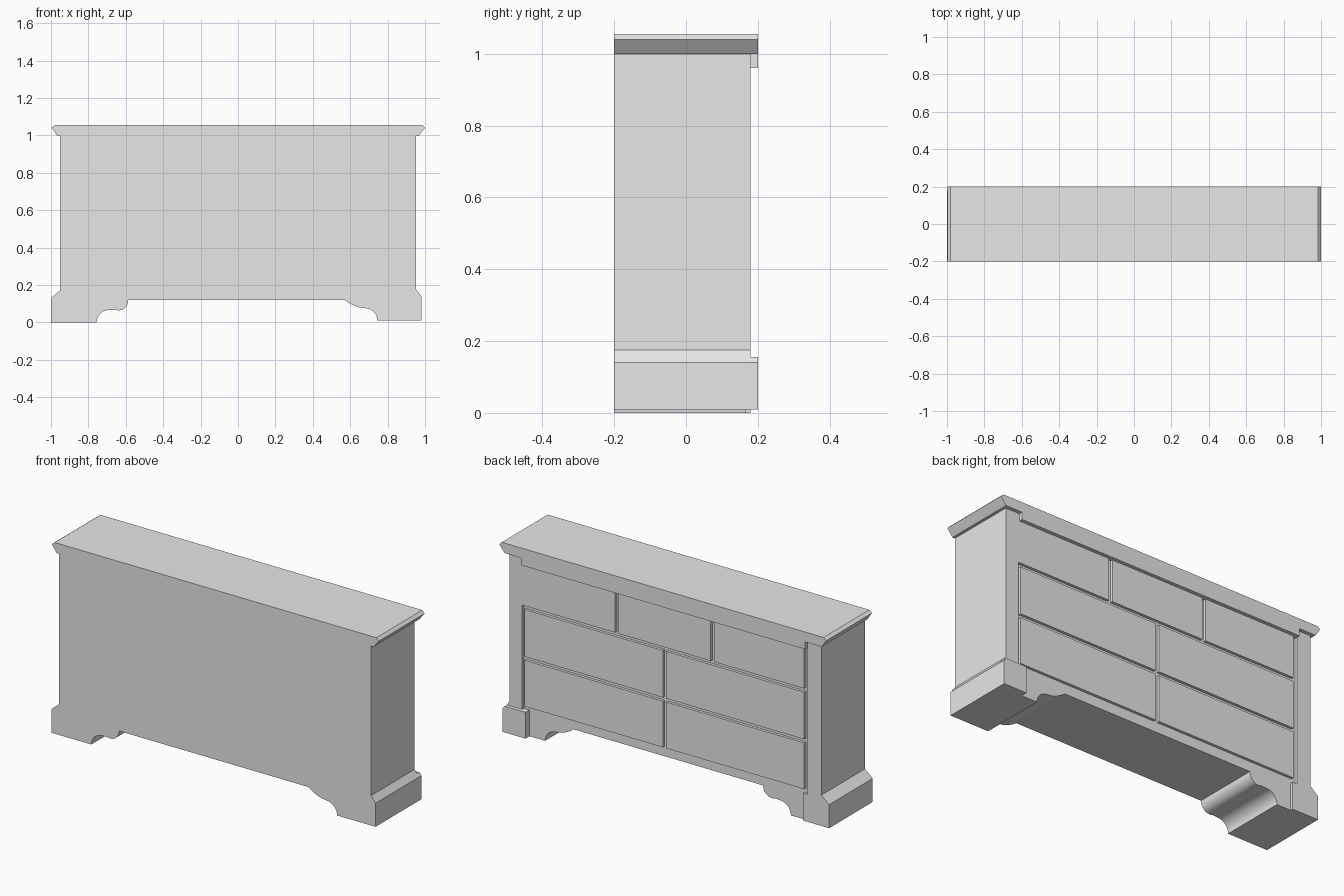
import bpy
import bmesh
from math import cos, sin, radians

cube = bpy.data.objects.get("Cube")
if cube:
    bpy.data.objects.remove(cube, do_unlink=True)

grey = bpy.data.materials.new("plain_grey")
grey.use_nodes = True
grey.diffuse_color = (0.8, 0.8, 0.8, 1)
grey.node_tree.nodes["Principled BSDF"].inputs["Base Color"].default_value = (0.8, 0.8, 0.8, 1)

FRONT, BACK, FACE, PROUD = -0.2, 0.165, 0.18, 0.2   # depth planes
SIDE, NOTCH, FRIEZE = 0.953, 0.868, 0.96


def extrude(name, profile, y0, y1):
    """Extrude an x-z outline along y."""
    bm = bmesh.new()
    face = bm.faces.new([bm.verts.new((x, y0, z)) for x, z in profile])
    moved = bmesh.ops.extrude_face_region(bm, geom=[face])["geom"]
    verts = [v for v in moved if isinstance(v, bmesh.types.BMVert)]
    bmesh.ops.translate(bm, verts=verts, vec=(0, y1 - y0, 0))
    bmesh.ops.recalc_face_normals(bm, faces=bm.faces)
    mesh = bpy.data.meshes.new(name)
    bm.to_mesh(mesh)
    bm.free()
    mesh.materials.append(grey)
    obj = bpy.data.objects.new(name, mesh)
    bpy.context.collection.objects.link(obj)
    bpy.ops.object.select_all(action='DESELECT')
    obj.select_set(True)
    bpy.context.view_layer.objects.active = obj
    bpy.ops.object.shade_smooth_by_angle(angle=radians(25))
    return obj


def rect(x0, x1, z0, z1):
    return [(x0, z0), (x1, z0), (x1, z1), (x0, z1)]


def arc(cx, cz, r, a0, a1, steps=8):
    angles = [radians(a0 + (a1 - a0) * i / steps) for i in range(steps + 1)]
    return [(cx + r * cos(a), cz + r * sin(a)) for a in angles]


# Carcass with scroll-cut feet, notched at the top for the cornice
right_scroll = arc(-0.69, 0, 0.066, 180, 90) + arc(-0.64, 0.117, 0.053, 250, 360)
left_scroll = [(0.57, 0.12), (0.595, 0.103), (0.62, 0.09), (0.65, 0.08)]
left_scroll += arc(0.68, 0.01, 0.065, 80, 0)
outline = [(-SIDE, 1), (-SIDE, 0.17), (-1, 0.13), (-1, 0)]
outline += right_scroll + [(-0.587, 0.12)] + left_scroll
outline += [(0.98, 0.01), (0.98, 0.14), (SIDE, 0.175), (SIDE, 1),
            (NOTCH, 1), (NOTCH, FRIEZE), (-NOTCH, FRIEZE), (-NOTCH, 1)]
extrude("carcass", outline, FRONT, BACK)

# Moulded top with a frieze hanging between the corner posts
extrude("cornice", [
    (-NOTCH, FRIEZE), (NOTCH, FRIEZE), (NOTCH, 1), (0.968, 1), (1, 1.04),
    (0.985, 1.055), (-0.98, 1.055), (-0.997, 1.042), (-0.968, 1), (-NOTCH, 1),
], FRONT, PROUD)

# Left post, in one piece with the first top drawer
extrude("left_post_and_drawer", [
    (0.967, 0.155), (SIDE, 0.175), (SIDE, 1), (NOTCH, 1), (NOTCH, FRIEZE),
    (0.307, FRIEZE), (0.307, 0.73), (0.875, 0.73), (0.875, 0.155),
], BACK, FACE)
extrude("left_foot_block", [
    (0.84, 0.01), (0.98, 0.01), (0.98, 0.14), (0.967, 0.155), (0.84, 0.155),
], BACK, PROUD)

# Right post with its foot block
extrude("right_post", [
    (-1, 0), (-0.842, 0), (-0.842, 0.15), (-NOTCH, 0.15), (-NOTCH, 1),
    (-SIDE, 1), (-SIDE, 0.17), (-1, 0.13),
], BACK, FACE)

# Drawer fronts
for i, (x0, x1) in enumerate([(-0.277, 0.287), (-0.847, -0.297)]):
    extrude(f"top_drawer_{i + 1}", rect(x0, x1, 0.73, FRIEZE), BACK, FACE)
for row, (z0, z1) in {"middle": (0.45, 0.71), "bottom": (0.175, 0.43)}.items():
    for side, (x0, x1) in {"left": (0.015, 0.86), "right": (-0.847, -0.005)}.items():
        extrude(f"{row}_{side}_drawer", rect(x0, x1, z0, z1), BACK, FACE)
